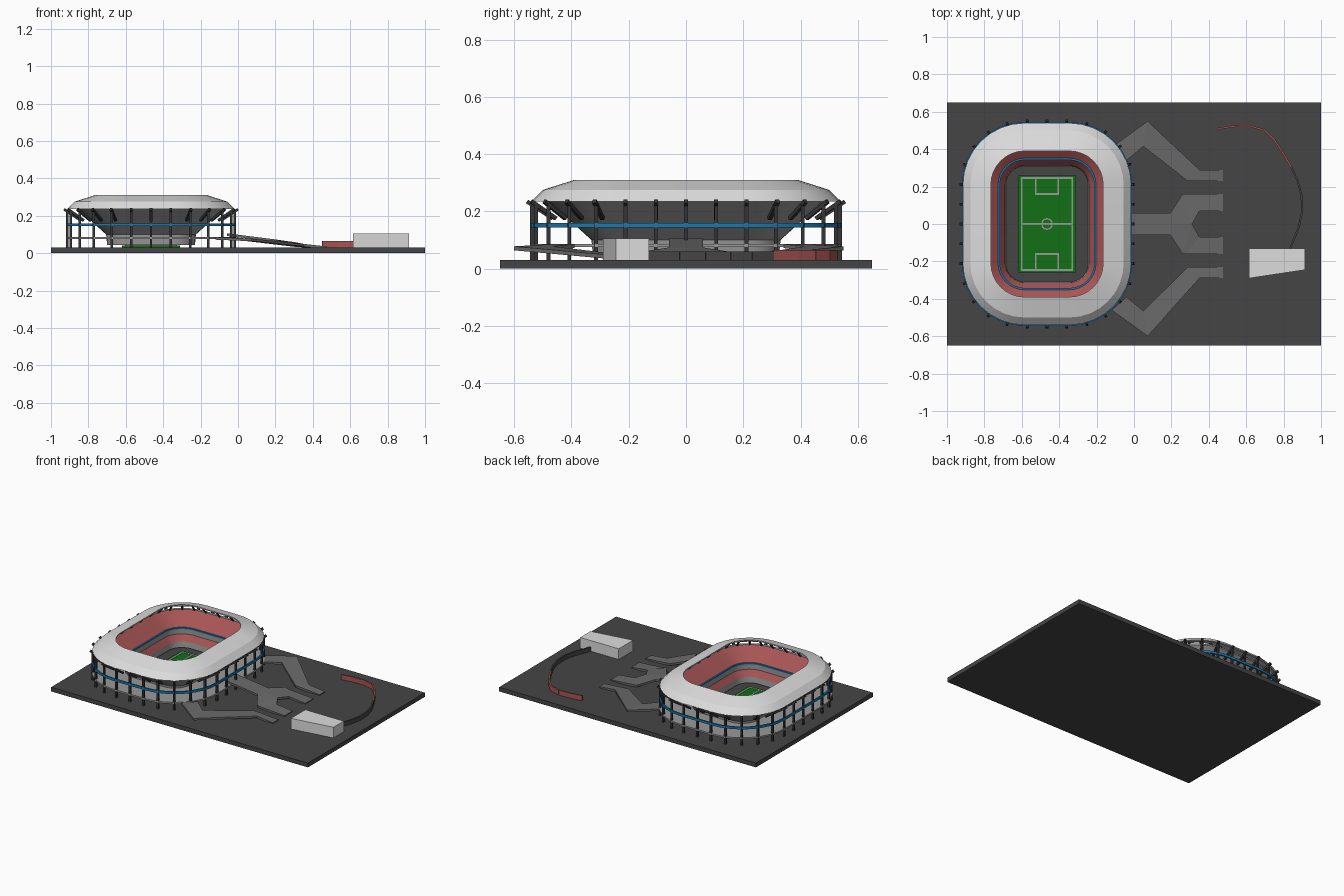
import bpy, bmesh, math
from mathutils import Vector

if "Cube" in bpy.data.objects:
    bpy.data.objects.remove(bpy.data.objects["Cube"])


def material(name, r, g, b):
    m = bpy.data.materials.new(name)
    m.use_nodes = True
    m.diffuse_color = (r, g, b, 1)
    m.node_tree.nodes["Principled BSDF"].inputs["Base Color"].default_value = (r, g, b, 1)
    return m


ASPHALT = material("asphalt", .06, .06, .06)
STEEL = material("dark steel", .035, .035, .035)
WHITE = material("roof white", .72, .72, .72)
CONCRETE = material("concrete", .32, .32, .32)
PAVING = material("ramp paving", .145, .145, .145)
RED = material("seat red", .39, .09, .09)
BLUE = material("blue band", .01, .19, .42)
GREEN = material("grass", .006, .16, .008)

GROUND = .03
CX = -.465            # stadium centre
CORE = (.12, .21)     # corner centres of the rounded plan


def finish(name, bm, mats, smooth=False):
    bmesh.ops.recalc_face_normals(bm, faces=bm.faces)
    me = bpy.data.meshes.new(name)
    bm.to_mesh(me)
    bm.free()
    ob = bpy.data.objects.new(name, me)
    bpy.context.collection.objects.link(ob)
    for m in mats:
        me.materials.append(m)
    if smooth:
        bpy.ops.object.select_all(action='DESELECT')
        ob.select_set(True)
        bpy.context.view_layer.objects.active = ob
        bpy.ops.object.shade_smooth_by_angle(angle=math.radians(20))
    return ob


def plan(r, steps=8):
    """Rounded rectangle at distance r from the core, starting at front centre."""
    pts = [Vector((CX, -CORE[1] - r, 0))]
    for k, (sx, sy) in enumerate([(1, -1), (1, 1), (-1, 1), (-1, -1)]):
        for i in range(steps + 1):
            a = math.pi / 2 * (k - 1 + i / steps)
            pts.append(Vector((CX + sx * CORE[0] + r * math.cos(a),
                               sy * CORE[1] + r * math.sin(a), 0)))
    return pts


def ring(name, profile, mats, slots=None):
    """Sweep a closed (distance, height) profile around the stadium plan."""
    bm = bmesh.new()
    loops = [[bm.verts.new(p + Vector((0, 0, z))) for p in plan(r)] for r, z in profile]
    for j, low in enumerate(loops):
        high = loops[(j + 1) % len(loops)]
        for i in range(len(low)):
            n = (i + 1) % len(low)
            f = bm.faces.new((low[i], low[n], high[n], high[i]))
            f.material_index = slots[j] if slots else 0
    return finish(name, bm, mats, True)


def beam(bm, a, b, w):
    """Square bar between two points."""
    a, b = Vector(a), Vector(b)
    d = (b - a).normalized()
    side = d.cross(Vector((0, 0, 1)))
    side = side.normalized() if side.length > .01 else Vector((1, 0, 0))
    up = side.cross(d)
    ends = [[bm.verts.new(p + (side * s + up * t) * w / 2)
             for s, t in ((-1, -1), (1, -1), (1, 1), (-1, 1))] for p in (a, b)]
    bm.faces.new(ends[0])
    bm.faces.new(ends[1])
    for i in range(4):
        n = (i + 1) % 4
        bm.faces.new((ends[0][i], ends[0][n], ends[1][n], ends[1][i]))


def prism(bm, outline, z0, z1):
    low = [bm.verts.new((x, y, z0)) for x, y in outline]
    high = [bm.verts.new((x, y, z1)) for x, y in outline]
    bm.faces.new(low)
    bm.faces.new(high)
    for i in range(len(low)):
        n = (i + 1) % len(low)
        bm.faces.new((low[i], low[n], high[n], high[i]))


def rect(x0, x1, y0, y1):
    return [(x0, y0), (x1, y0), (x1, y1), (x0, y1)]


def block(name, outline, z0, z1, mat):
    bm = bmesh.new()
    prism(bm, outline, z0, z1)
    return finish(name, bm, [mat])


# Ground slab and outbuilding
block("ground_slab", rect(-1, 1, -.65, .65), 0, GROUND, ASPHALT)
block("outbuilding", [(.615, -.29), (.915, -.245), (.915, -.13), (.615, -.13)],
      GROUND, .105, WHITE)

# Stadium rings
ring("roof", [(.18, .31), (.29, .275), (.33, .235), (.315, .235), (.28, .265), (.18, .302)], [WHITE])
ring("seating_bowl",
     [(.115, .045), (.12, .10), (.27, .235), (.27, .245), (.25, .245), (.14, .165),
      (.135, .165), (.135, .125), (.105, .085), (.10, .045)],
     [CONCRETE, RED], [0, 0, 0, 0, 1, 0, 0, 1, 0, 0])
ring("inner_blue_rim", [(.132, .16), (.142, .16), (.142, .17), (.132, .17)], [BLUE])
ring("outer_blue_band", [(.325, .144), (.335, .144), (.335, .16), (.325, .16)], [BLUE])
ring("lower_walkway", [(.12, .075), (.335, .075), (.335, .086), (.12, .086)], [CONCRETE])

# Columns with outward arms and inner roof struts, evenly spaced round the plan
bm = bmesh.new()
radii = dict(column=.328, arm_in=.255, arm_out=.345, strut_in=.205, strut_out=.255)
rails = {k: plan(r) for k, r in radii.items()}
base = rails["column"]
lengths = [(base[(i + 1) % len(base)] - p).length for i, p in enumerate(base)]
COUNT = 32
for c in range(COUNT):
    left, seg = sum(lengths) * c / COUNT, 0
    while left > lengths[seg]:
        left -= lengths[seg]
        seg += 1
    t = left / lengths[seg]

    def at(key, z):
        rail = rails[key]
        return rail[seg].lerp(rail[(seg + 1) % len(rail)], t) + Vector((0, 0, z))

    beam(bm, at("column", GROUND), at("column", .225), .013)
    beam(bm, at("arm_in", .175), at("arm_out", .235), .014)
    beam(bm, at("strut_out", .24), at("strut_in", .295), .009)
finish("columns", bm, [STEEL])

# Pitch with painted lines
block("pitch", rect(CX - .155, CX + .155, -.26, .26), GROUND, .042, GREEN)
bm = bmesh.new()
W, HX, HY = .01, .135, .245


def line(x0, y0, x1, y1):
    h = W / 2
    prism(bm, rect(CX + min(x0, x1) - h, CX + max(x0, x1) + h,
                   min(y0, y1) - h, max(y0, y1) + h), .0415, .044)


line(-HX, 0, HX, 0)
for s in (-1, 1):
    line(s * HX, -HY, s * HX, HY)
    line(-HX, s * HY, HX, s * HY)
    line(-.06, s * .16, .06, s * .16)
    for e in (-1, 1):
        line(e * .06, s * .16, e * .06, s * HY)
N = 20
circle = [(CX + .028 * math.cos(math.tau * i / N), .028 * math.sin(math.tau * i / N), .0425)
          for i in range(N)]
for i in range(N):
    beam(bm, circle[i], circle[(i + 1) % N], .007)
finish("pitch_lines", bm, [CONCRETE])


# Access ramps: strips of edge pairs (left, right, height)
def ramp(name, stations, thick=.014):
    bm = bmesh.new()
    rows = []
    for (lx, ly), (rx, ry), z in stations:
        rows.append([bm.verts.new(p) for p in ((lx, ly, z), (rx, ry, z),
                                               (rx, ry, z - thick), (lx, ly, z - thick))])
    bm.faces.new(rows[0])
    bm.faces.new(rows[-1])
    for a, b in zip(rows, rows[1:]):
        for i in range(4):
            n = (i + 1) % 4
            bm.faces.new((a[i], a[n], b[n], b[i]))
    finish(name, bm, [PAVING])


ramp("centre_ramp", [((-.06, .06), (-.06, -.06), .106), ((.195, .06), (.195, -.06), .074)])
for side, s, shift in (("left", 1, 0), ("right", -1, .05)):
    ramp(side + "_fork_ramp", [((.195, s * .06), (.195, 0), .074), ((.26, s * .16), (.31, 0), .058),
                               ((.28, s * .16), (.35, s * .07), .05),
                               ((.475, s * .16), (.475, s * .07), .036)])
    ramp(side + "_side_ramp", [((-.12, s * (.41 + shift)), (-.04, s * (.34 + shift)), .086),
                               ((.073, s * (.55 + shift)), (.05, s * (.415 + shift)), .078),
                               ((.35, s * .29), (.287, s * .23), .05),
                               ((.475, s * .29), (.475, s * .23), .036)])


# Curved boundary wall in two colours
def wall(name, path, top, mat, w):
    bm = bmesh.new()
    pts = [Vector(p) for p in path]
    for a, b in zip(pts, pts[1:]):
        n = Vector((a.y - b.y, b.x - a.x)).normalized() * w / 2
        prism(bm, [a + n, b + n, b - n, a - n], GROUND, top)
    finish(name, bm, [mat])


wall("red_curved_wall", [(.45, .51), (.53, .522), (.62, .525), (.70, .5), (.75, .45),
                         (.79, .39), (.84, .305)], .065, RED, .01)
wall("dark_curved_wall", [(.84, .305), (.875, .23), (.895, .155), (.9, .07), (.88, -.02),
                          (.835, -.13)], .06, ASPHALT, .01)
